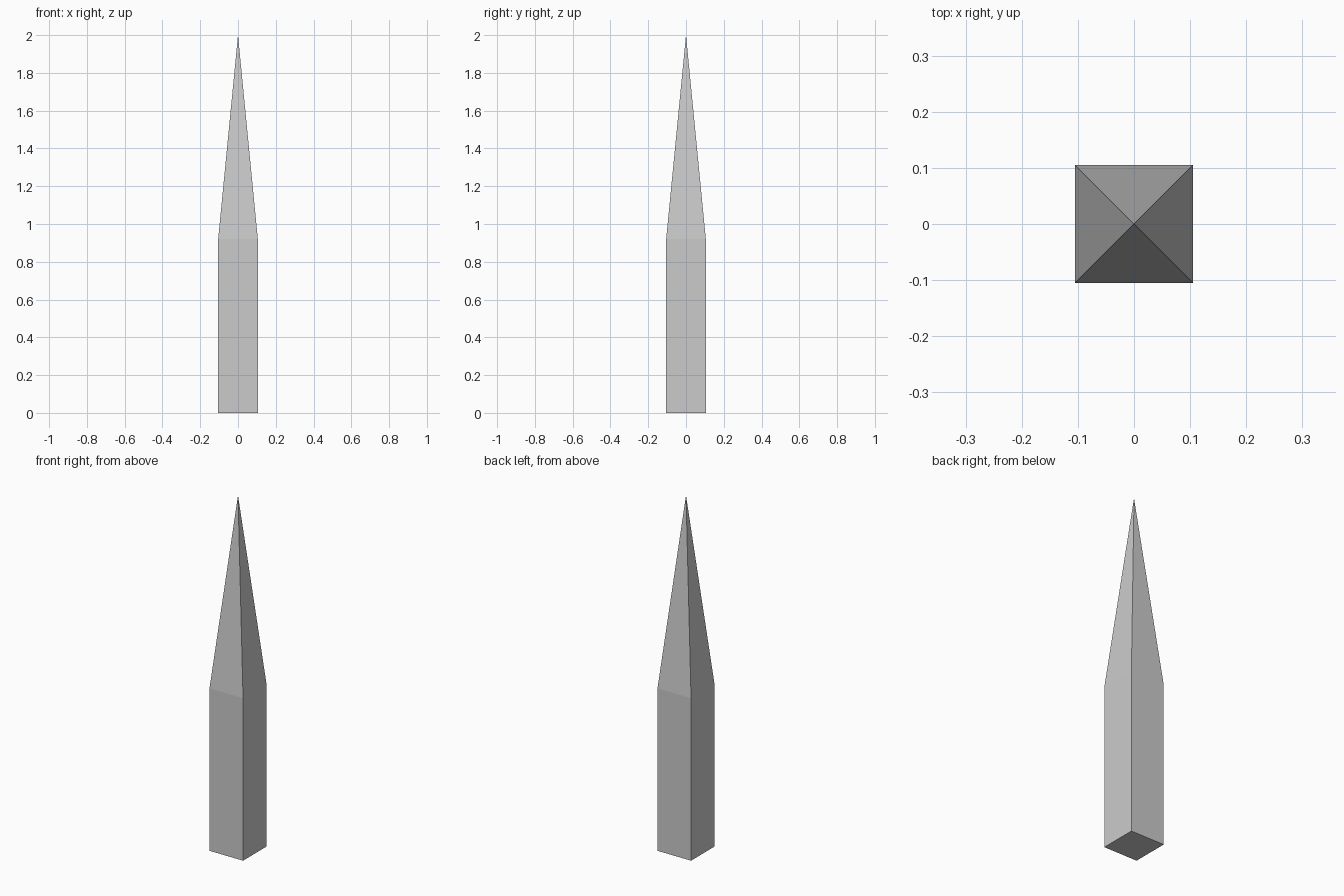
import bpy, bmesh

if "Cube" in bpy.data.objects:
    bpy.data.objects.remove(bpy.data.objects["Cube"])

HALF = 0.105      # half width of the square shaft
SHOULDER = 0.92   # height where the taper starts
TIP = 2.0

bm = bmesh.new()

# Square base, extruded up into the shaft
base = [bm.verts.new((x * HALF, y * HALF, 0))
        for x, y in ((-1, -1), (1, -1), (1, 1), (-1, 1))]
bottom = bm.faces.new(base)
ext = bmesh.ops.extrude_face_region(bm, geom=[bottom], use_keep_orig=True)
top_verts = [g for g in ext["geom"] if isinstance(g, bmesh.types.BMVert)]
top_face = next(g for g in ext["geom"] if isinstance(g, bmesh.types.BMFace))
bmesh.ops.translate(bm, verts=top_verts, vec=(0, 0, SHOULDER))

# Pyramid point: poke the top face and raise its centre
poke = bmesh.ops.poke(bm, faces=[top_face])
poke["verts"][0].co = (0, 0, TIP)

bmesh.ops.recalc_face_normals(bm, faces=bm.faces[:])
mesh = bpy.data.meshes.new("pointed_stake")
bm.to_mesh(mesh)
bm.free()
stake = bpy.data.objects.new("pointed_stake", mesh)
bpy.context.collection.objects.link(stake)
